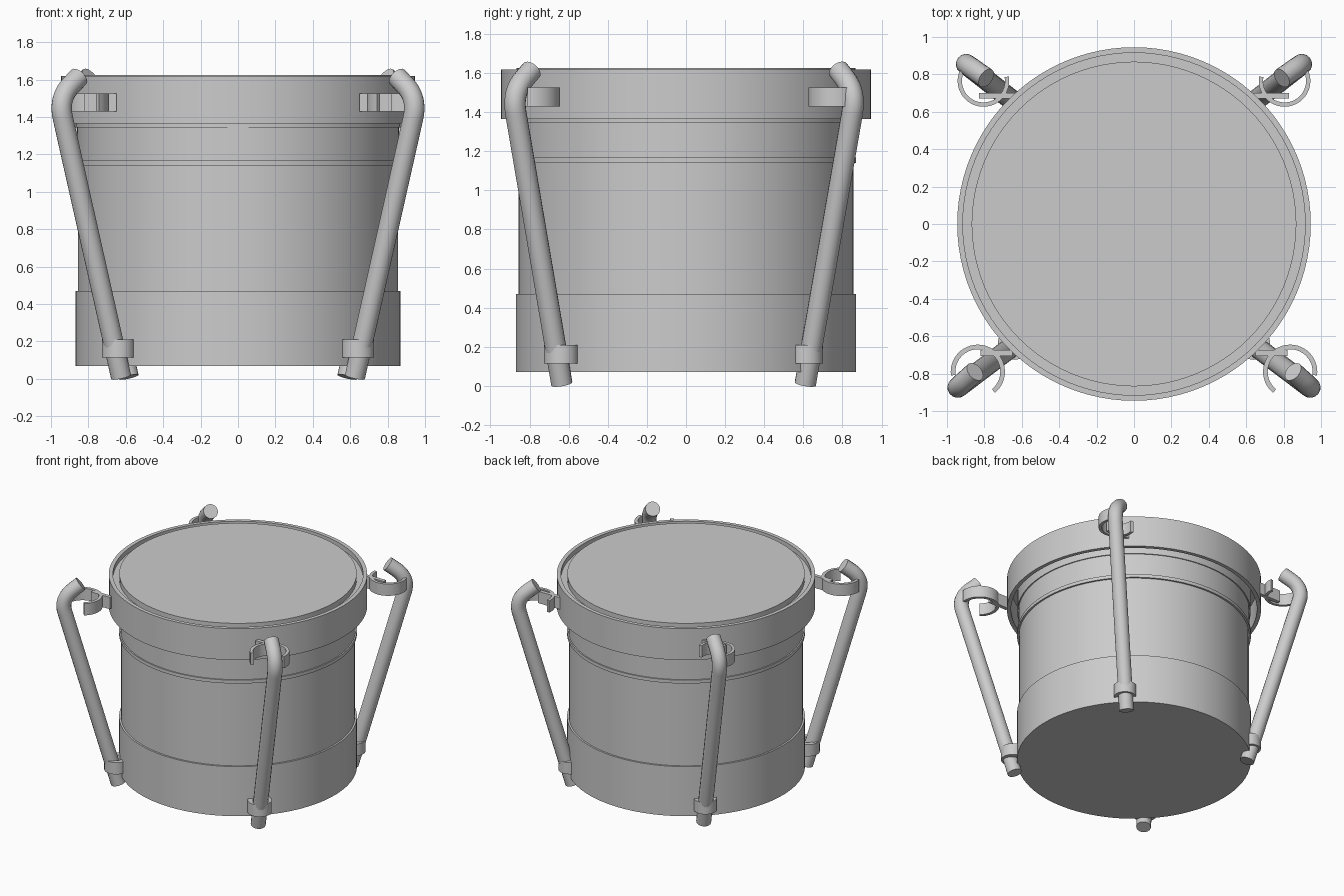
import bpy, bmesh
from math import radians, cos, sin, pi
from mathutils import Vector

cube = bpy.data.objects.get("Cube")
if cube:
    bpy.data.objects.remove(cube, do_unlink=True)

grey = bpy.data.materials.new("plain grey")
grey.use_nodes = True
grey.diffuse_color = (0.6, 0.6, 0.6, 1)
grey.node_tree.nodes["Principled BSDF"].inputs["Base Color"].default_value = (0.6, 0.6, 0.6, 1)


def finish(obj):
    obj.data.materials.append(grey)
    bpy.ops.object.select_all(action='DESELECT')
    obj.select_set(True)
    bpy.context.view_layer.objects.active = obj
    if obj.type == 'CURVE':
        bpy.ops.object.convert(target='MESH')
    bpy.ops.object.shade_smooth_by_angle(angle=radians(35))


def mesh_object(name, bm):
    bmesh.ops.remove_doubles(bm, verts=bm.verts, dist=1e-5)
    bmesh.ops.recalc_face_normals(bm, faces=bm.faces)
    mesh = bpy.data.meshes.new(name)
    bm.to_mesh(mesh)
    bm.free()
    obj = bpy.data.objects.new(name, mesh)
    bpy.context.collection.objects.link(obj)
    finish(obj)


def lathe(name, profile, closed=False, steps=96):
    """Spin an (r, z) profile round the z axis."""
    bm = bmesh.new()
    verts = [bm.verts.new((r, 0, z)) for r, z in profile]
    edges = [bm.edges.new(p) for p in zip(verts, verts[1:])]
    if closed:
        edges.append(bm.edges.new((verts[-1], verts[0])))
    bmesh.ops.spin(bm, geom=verts + edges, cent=(0, 0, 0), axis=(0, 0, 1),
                   angle=2 * pi, steps=steps)
    mesh_object(name, bm)


def clip(name, centre, inner, outer, height, start, sweep, steps=32):
    """Band with a rectangular section, swept over an arc in plan."""
    bm = bmesh.new()
    rows = []
    for i in range(steps + 1):
        a = radians(start + sweep * i / steps)
        rows.append([bm.verts.new((centre[0] + r * cos(a), centre[1] + r * sin(a), centre[2] + h))
                     for r, h in ((inner, 0), (outer, 0), (outer, height), (inner, height))])
    for a, b in zip(rows, rows[1:]):
        for k in range(4):
            bm.faces.new((a[k], a[(k + 1) % 4], b[(k + 1) % 4], b[k]))
    if sweep < 360:
        bm.faces.new(rows[0])
        bm.faces.new(rows[-1])
    mesh_object(name, bm)


def box(name, low, high):
    bm = bmesh.new()
    bmesh.ops.create_cube(bm, size=1)
    low, high = Vector(low), Vector(high)
    for v in bm.verts:
        v.co = (low + high) / 2 + v.co * (high - low)
    mesh_object(name, bm)


def rod(name, foot, corner, tip, radius=0.055):
    """Bent round bar with a rounded elbow."""
    foot, corner, tip = Vector(foot), Vector(corner), Vector(tip)
    a, b = foot.lerp(corner, 0.93), corner.lerp(tip, 0.6)
    elbow = [a.lerp(corner, t / 10).lerp(corner.lerp(b, t / 10), t / 10) for t in range(11)]
    points = [foot] + elbow + [tip]
    curve = bpy.data.curves.new(name, 'CURVE')
    curve.dimensions = '3D'
    curve.bevel_depth = radius
    curve.bevel_resolution = 6
    curve.use_fill_caps = True
    spline = curve.splines.new('POLY')
    spline.points.add(len(points) - 1)
    for p, co in zip(spline.points, points):
        p.co = (*co, 1)
    obj = bpy.data.objects.new(name, curve)
    bpy.context.collection.objects.link(obj)
    finish(obj)


# Drum body, with bead, collar and flat top
lathe("drum_body", [(0, 0.08), (0.856, 0.08), (0.856, 1.14), (0.87, 1.14), (0.87, 1.167),
                    (0.86, 1.167), (0.86, 1.345), (0.868, 1.345), (0.868, 1.362),
                    (0.868, 1.625), (0, 1.625)])
# Sleeve round the base
lathe("base_sleeve", [(0, 0.07), (0.87, 0.07), (0.87, 0.47), (0.85, 0.47)])
# Top hoop, joined to the drum by a thin web
lathe("top_hoop", [(0.945, 1.365), (0.945, 1.618), (0.915, 1.618), (0.915, 1.365)], closed=True)
lathe("hoop_web", [(0.86, 1.56), (0.92, 1.56), (0.92, 1.58), (0.86, 1.58)], closed=True)

# Four bent legs held by lower collars and open upper clips
for s, side in ((1, "left"), (-1, "right")):
    rod(f"front_{side}_leg", (s * 0.625, -0.635, 0.01), (s * 0.96, -0.888, 1.5), (s * 0.85, -0.79, 1.615))
    rod(f"back_{side}_leg", (s * 0.585, 0.61, 0.01), (s * 0.915, 0.868, 1.5), (s * 0.79, 0.78, 1.615))
    clip(f"front_{side}_collar", (s * 0.64, -0.638, 0.115), 0.05, 0.088, 0.095, 0, 360)
    clip(f"back_{side}_collar", (s * 0.605, 0.617, 0.115), 0.05, 0.083, 0.095, 0, 360)
    front_start, back_start = (-8, 170) if s > 0 else (-51, 140)
    clip(f"front_{side}_clip", (s * 0.835, -0.79, 1.43), 0.12, 0.145, 0.095, front_start, 239)
    clip(f"back_{side}_clip", (s * 0.805, 0.765, 1.43), 0.115, 0.138, 0.095, back_start, 230)
    for name, y, x0, x1 in (("front", -0.69, 0.65, 0.82), ("back", 0.685, 0.6, 0.83)):
        xs = sorted((s * x0, s * x1))
        box(f"{name}_{side}_clip_arm", (xs[0], y - 0.015, 1.43), (xs[1], y + 0.015, 1.525))
